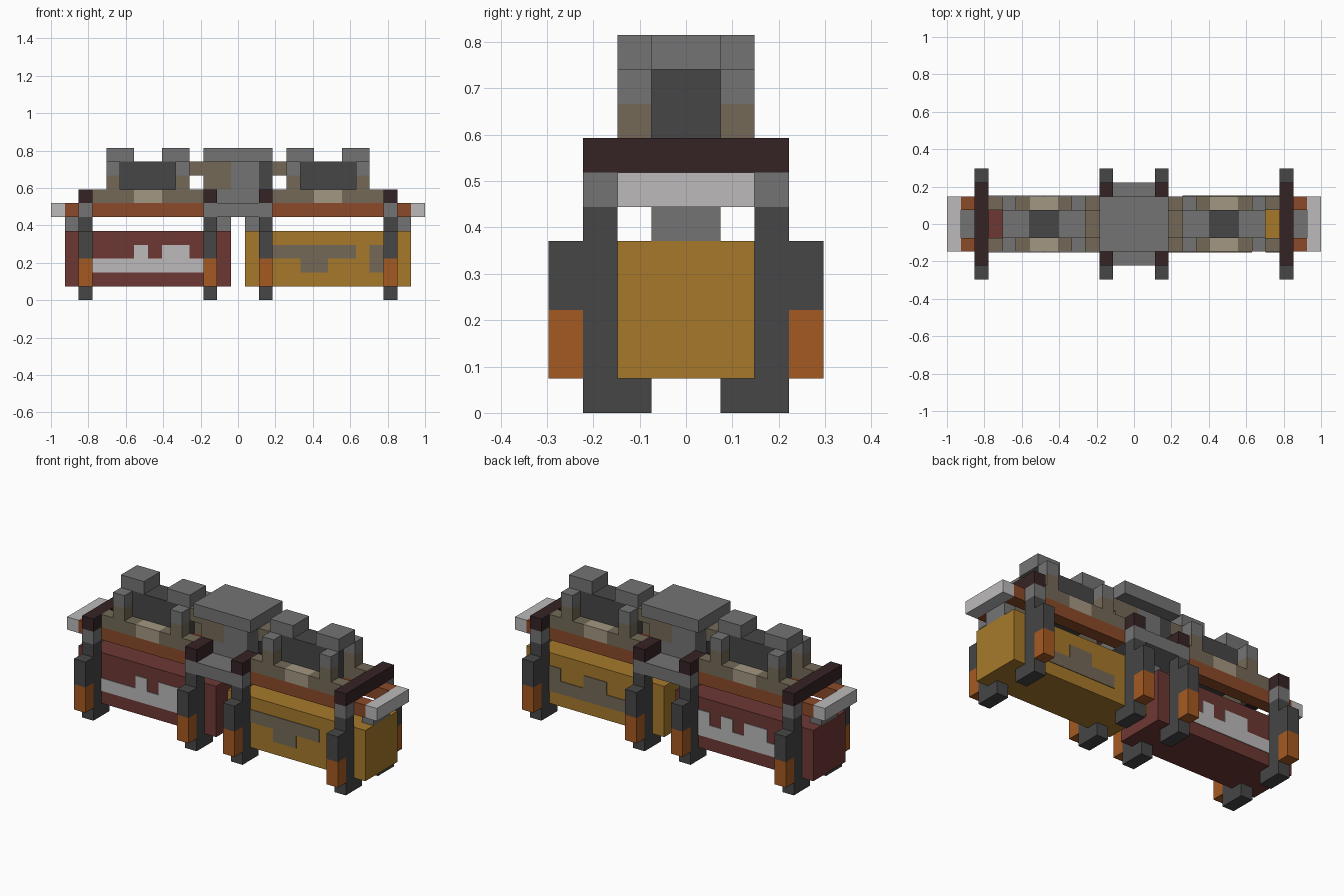
import bpy
import bmesh

cube = bpy.data.objects.get("Cube")
if cube:
    bpy.data.objects.remove(cube, do_unlink=True)

U = 2 / 27          # one block
H = 0.05            # plate thickness in blocks


def linear(c):
    return c / 12.92 if c <= 0.04045 else ((c + 0.055) / 1.055) ** 2.4


def material(name, code):
    m = bpy.data.materials.new(name)
    rgb = [linear(int(code[i:i + 2], 16) / 255) for i in (0, 2, 4)] + [1]
    m.use_nodes = True
    m.diffuse_color = rgb
    bsdf = next(n for n in m.node_tree.nodes if n.type == "BSDF_PRINCIPLED")
    bsdf.inputs["Base Color"].default_value = rgb
    bsdf.inputs["Roughness"].default_value = 0.9
    return m


red = material("dark red", "6d3834")
yellow = material("ochre", "a6792b")
orange = material("orange", "a55a22")
rust = material("rust", "8b4a29")
olive = material("grey brown", "746957")
tan = material("tan", "a49782")
dark = material("dark grey", "464646")
grey = material("grey", "747474")
brown = material("dark brown", "352325")
light = material("light grey", "bcbaba")


def box(name, mat, x, y, z):
    """Axis-aligned box from ranges given in blocks."""
    bm = bmesh.new()
    bmesh.ops.create_cube(bm, size=1)
    for v in bm.verts:
        v.co = [(r[0] + (c + 0.5) * (r[1] - r[0])) * U
                for r, c in zip((x, y, z), v.co)]
    me = bpy.data.meshes.new(name)
    bm.to_mesh(me)
    bm.free()
    me.materials.append(mat)
    ob = bpy.data.objects.new(name, me)
    bpy.context.collection.objects.link(ob)
    return ob


def flip(r, s):
    """Mirror a range when s is -1."""
    return r if s > 0 else (-r[1], -r[0])


# Two hanging boxes
box("red_box", red, (-12.5, -0.5), (-2, 2), (1, 5))
box("yellow_box", yellow, (0.5, 12.5), (-2, 2), (1, 5))

# Painted patterns on the box sides, as thin plates
front, back = (-2 - H, -2), (2, 2 + H)
patterns = [
    ("red_front_pattern", light, front,
     [(-10.5, -2.5, 2, 3), (-7.5, -6.5, 3, 4), (-5.5, -3.5, 3, 4)]),
    ("yellow_front_pattern", olive, front,
     [(2.5, 8.5, 3, 4), (4.5, 6.5, 2, 3), (9.5, 10.5, 2, 4)]),
    ("red_back_pattern", light, back,
     [(-10.5, -2.5, 2, 3), (-3.5, -2.5, 3, 4), (-5.5, -4.5, 3, 4),
      (-8.5, -6.5, 3, 4)]),
    ("yellow_back_pattern", olive, back,
     [(3.5, 10.5, 2, 3), (9.5, 10.5, 3, 4), (5.5, 7.5, 3, 4)]),
]
for name, mat, depth, cells in patterns:
    for a, b, lo, hi in cells:
        box(name, mat, (a, b), depth, (lo, hi))

for sx in (-1, 1):
    # Hanger posts, end plates and cross bars
    for r in ((0.5, 1.5), (11.5, 12.5)):
        box("hanger_post", grey, flip(r, sx), (-1, 1), (5, 6))
    box("end_plate", light, flip((12.5, 13.5), sx), (-2, 2), (6, 7))
    for r in ((1.5, 2.5), (10.5, 11.5)):
        box("cross_bar", brown, flip(r, sx), (-3, 3), (7, 8))

    # Raised deck block: core, caps and link to the centre column
    box("deck_core", dark, flip((4.5, 8.5), sx), (-1, 1), (7, 10))
    for r in ((3.5, 5.5), (7.5, 9.5)):
        box("deck_cap", grey, flip(r, sx), (-1, 1), (10, 11))
    box("link_bar", olive, flip((2.5, 4.5), sx), (-1, 1), (9, 10))

    for sy in (-1, 1):
        def side(name, mat, x, y, z):
            box(name, mat, flip(x, sx), flip(y, sy), z)

        # Side rails
        side("lower_rail", rust, (2.5, 12.5), (1, 2), (6, 7))
        side("upper_rail", olive, (2.5, 5.5), (1, 2), (7, 8))
        side("upper_rail_panel", tan, (5.5, 7.5), (1, 2), (7, 8))
        side("upper_rail", olive, (7.5, 10.5), (1, 2), (7, 8))

        # Corner posts on the deck
        for r in ((3.5, 4.5), (8.5, 9.5)):
            side("corner_post_base", olive, r, (1, 2), (8, 9))
            side("corner_post_top", grey, r, (1, 2), (9, 10))

        # Legs with inward feet and outer guards
        for r in ((1.5, 2.5), (10.5, 11.5)):
            side("leg", dark, r, (2, 3), (0, 6))
            side("foot", dark, r, (1, 2), (0, 1))
            side("guard_upper", dark, r, (3, 4), (3, 5))
            side("guard_lower", orange, r, (3, 4), (1, 3))
        side("leg_top", grey, (10.5, 11.5), (2, 3), (6, 7))

# Centre beam, column and roof slab
box("centre_beam", grey, (-2.5, 2.5), (-3, 3), (6, 7))
box("column_base", grey, (-1.5, 1.5), (-1, 1), (7, 8))
for s in (-1, 1):
    half = flip((0, 1), s)
    box("column_left", olive, flip((0.5, 2.5), s), half, (8, 10))
    box("column_middle", grey, flip((-1.5, 0.5), s), half, (8, 10))
    box("column_right", dark, flip((-2.5, -1.5), s), half, (8, 10))
box("roof_slab", grey, (-2.5, 2.5), (-2, 2), (10, 11))
